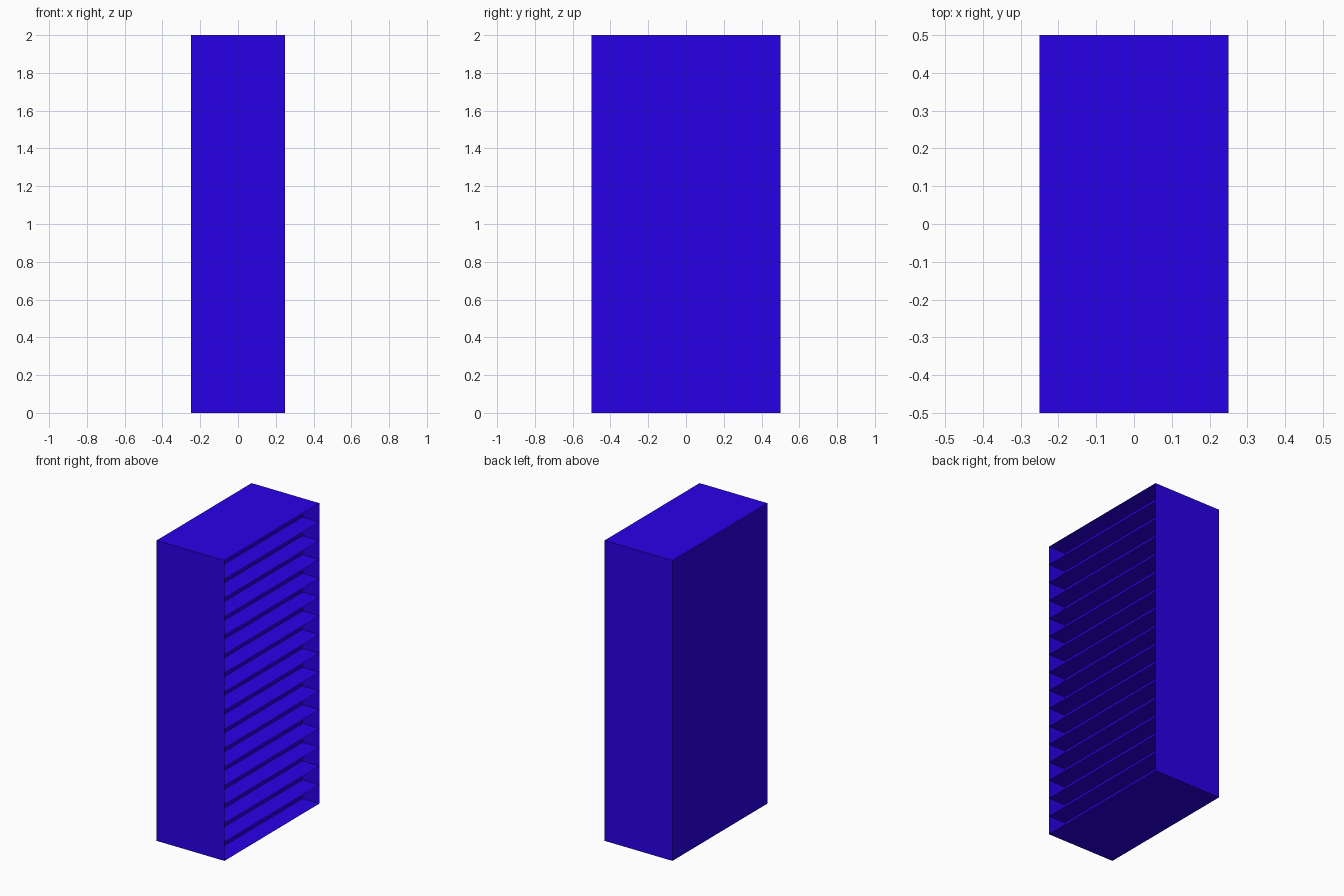
import bpy, bmesh

if "Cube" in bpy.data.objects:
    bpy.data.objects.remove(bpy.data.objects["Cube"])

W, D, H = 0.25, 0.5, 2.0     # half width, half depth, height
BACK_X = 0.125               # recessed wall behind the shelves
BAYS = 16

blue = bpy.data.materials.new("vivid blue")
blue.diffuse_color = (0.022, 0.0, 0.8, 1)
blue.use_nodes = True
blue.node_tree.nodes["Principled BSDF"].inputs["Base Color"].default_value = blue.diffuse_color


def make_object(name, quads):
    bm = bmesh.new()
    for q in quads:
        bm.faces.new([bm.verts.new(p) for p in q])
    bmesh.ops.remove_doubles(bm, verts=bm.verts, dist=1e-5)
    me = bpy.data.meshes.new(name)
    bm.to_mesh(me)
    bm.free()
    me.materials.append(blue)
    ob = bpy.data.objects.new(name, me)
    bpy.context.collection.objects.link(ob)
    return ob


def level(z, x0):
    return [(x0, -D, z), (W, -D, z), (W, D, z), (x0, D, z)]


# thin cabinet shell, open on the right side
make_object("cabinet_shell", [
    level(0, -W)[::-1],
    level(H, -W),
    [(-W, -D, 0), (W, -D, 0), (W, -D, H), (-W, -D, H)],
    [(W, D, 0), (-W, D, 0), (-W, D, H), (W, D, H)],
    [(-W, D, 0), (-W, -D, 0), (-W, -D, H), (-W, D, H)],
])

# recessed wall behind the shelves
make_object("recessed_wall", [
    [(BACK_X, -D, 0), (BACK_X, D, 0), (BACK_X, D, H), (BACK_X, -D, H)]])

# evenly spaced thin shelves
make_object("shelves", [level(H * i / BAYS, BACK_X) for i in range(1, BAYS)])
